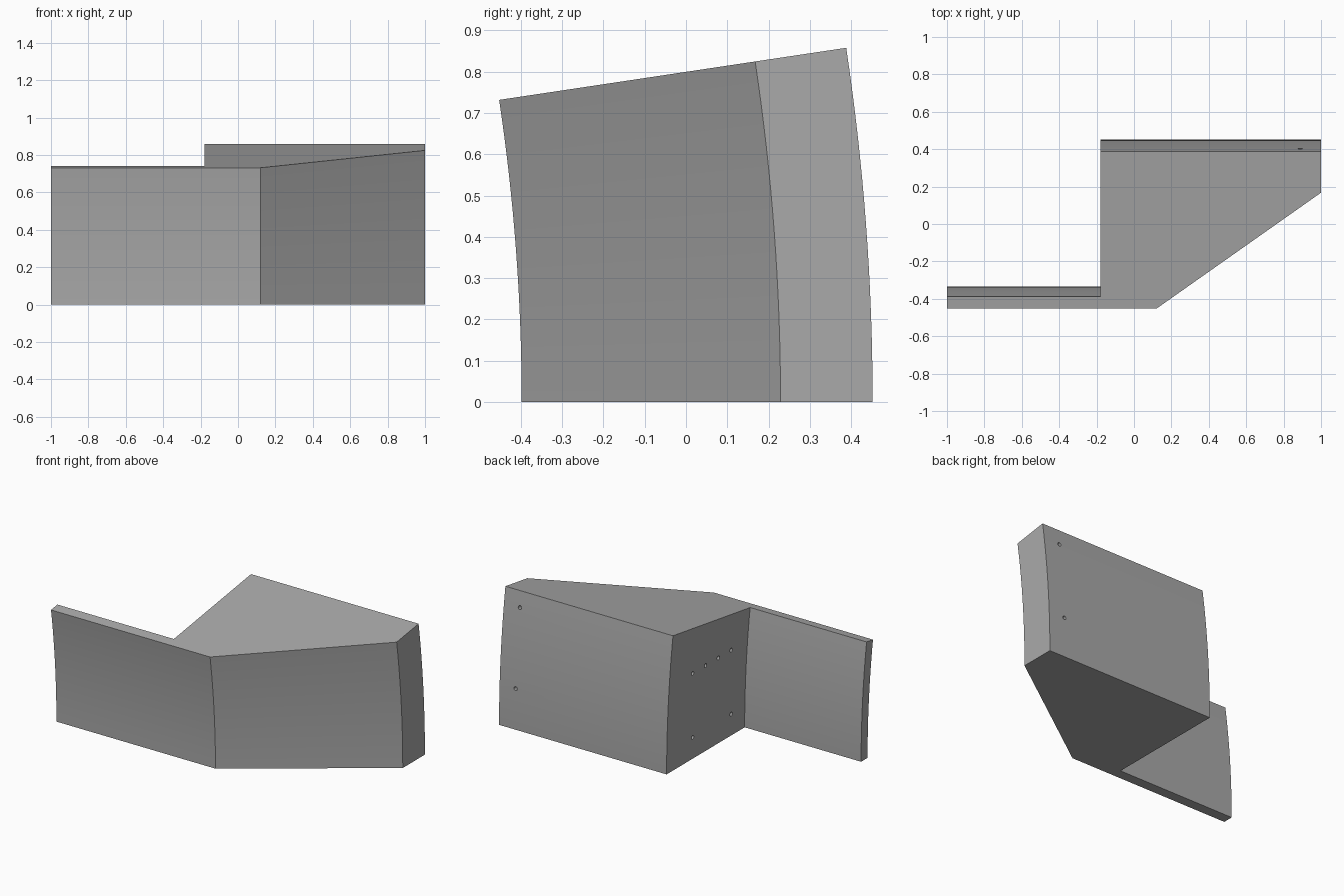
import bpy, bmesh, math
from mathutils import Vector, Matrix

cube = bpy.data.objects.get("Cube")
if cube:
    bpy.data.objects.remove(cube, do_unlink=True)

AXIS_Y = -5.33                # centre line of the curved walls
SWEEP = math.atan(0.15)       # angle of the sloping top
STEPS = 16

grey = bpy.data.materials.new("plain_grey")
grey.use_nodes = True
colour = (0.4, 0.4, 0.4, 1)
grey.diffuse_color = colour
grey.node_tree.nodes["Principled BSDF"].inputs["Base Color"].default_value = colour


def make_object(name, bm):
    bmesh.ops.recalc_face_normals(bm, faces=bm.faces)
    mesh = bpy.data.meshes.new(name)
    bm.to_mesh(mesh)
    bm.free()
    mesh.materials.append(grey)
    obj = bpy.data.objects.new(name, mesh)
    bpy.context.collection.objects.link(obj)
    return obj


# Panel: floor outline turned about a distant axis, so the walls lean in an arc
outline = [(-1, -0.398), (0.12, -0.398), (1, 0.229), (1, 0.452),
           (-0.18, 0.452), (-0.18, -0.333), (-1, -0.333)]
bm = bmesh.new()
base = bm.faces.new([bm.verts.new((x, y, 0)) for x, y in outline])
start = bmesh.ops.duplicate(bm, geom=[base])["geom"]
swept = [g for g in start if isinstance(g, bmesh.types.BMFace)]
bmesh.ops.spin(bm, geom=swept, cent=(0, AXIS_Y, 0), axis=(1, 0, 0),
               angle=SWEEP, steps=STEPS, use_duplicate=False)
bmesh.ops.remove_doubles(bm, verts=bm.verts, dist=0.0001)
# Keep one floor face where the copies met
floor = [f for f in bm.faces if all(abs(v.co.z) < 1e-5 for v in f.verts)]
if len(floor) > 1:
    bmesh.ops.delete(bm, geom=floor[1:], context="FACES_ONLY")
panel = make_object("corner_panel", bm)

# Screw holes: position and drilling direction
holes = [((-0.18, y, 0.543), (1, 0, 0)) for y in (0.19, 0.061, -0.068, -0.197)]
holes += [((-0.18, y, 0.136), (1, 0, 0)) for y in (0.19, -0.197)]
back_radius = 0.452 - AXIS_Y
for z in (0.258, 0.757):
    y = AXIS_Y + math.sqrt(back_radius ** 2 - z ** 2)
    holes.append(((0.888, y, z), Vector((0, AXIS_Y - y, -z)).normalized()))

bm = bmesh.new()
for place, direction in holes:
    turn = Vector(direction).to_track_quat("Z", "Y").to_matrix().to_4x4()
    bmesh.ops.create_cone(bm, cap_ends=True, segments=16, radius1=0.012,
                          radius2=0.012, depth=0.12,
                          matrix=Matrix.Translation(place) @ turn)
drill = make_object("hole_cutter", bm)
drill.hide_render = True

cut = panel.modifiers.new("screw_holes", "BOOLEAN")
cut.operation = "DIFFERENCE"
cut.solver = "EXACT"
cut.object = drill
bpy.ops.object.select_all(action="DESELECT")
bpy.context.view_layer.objects.active = panel
panel.select_set(True)
bpy.ops.object.modifier_apply(modifier=cut.name)
bpy.data.objects.remove(drill, do_unlink=True)
bpy.ops.object.shade_smooth_by_angle(angle=math.radians(30))
